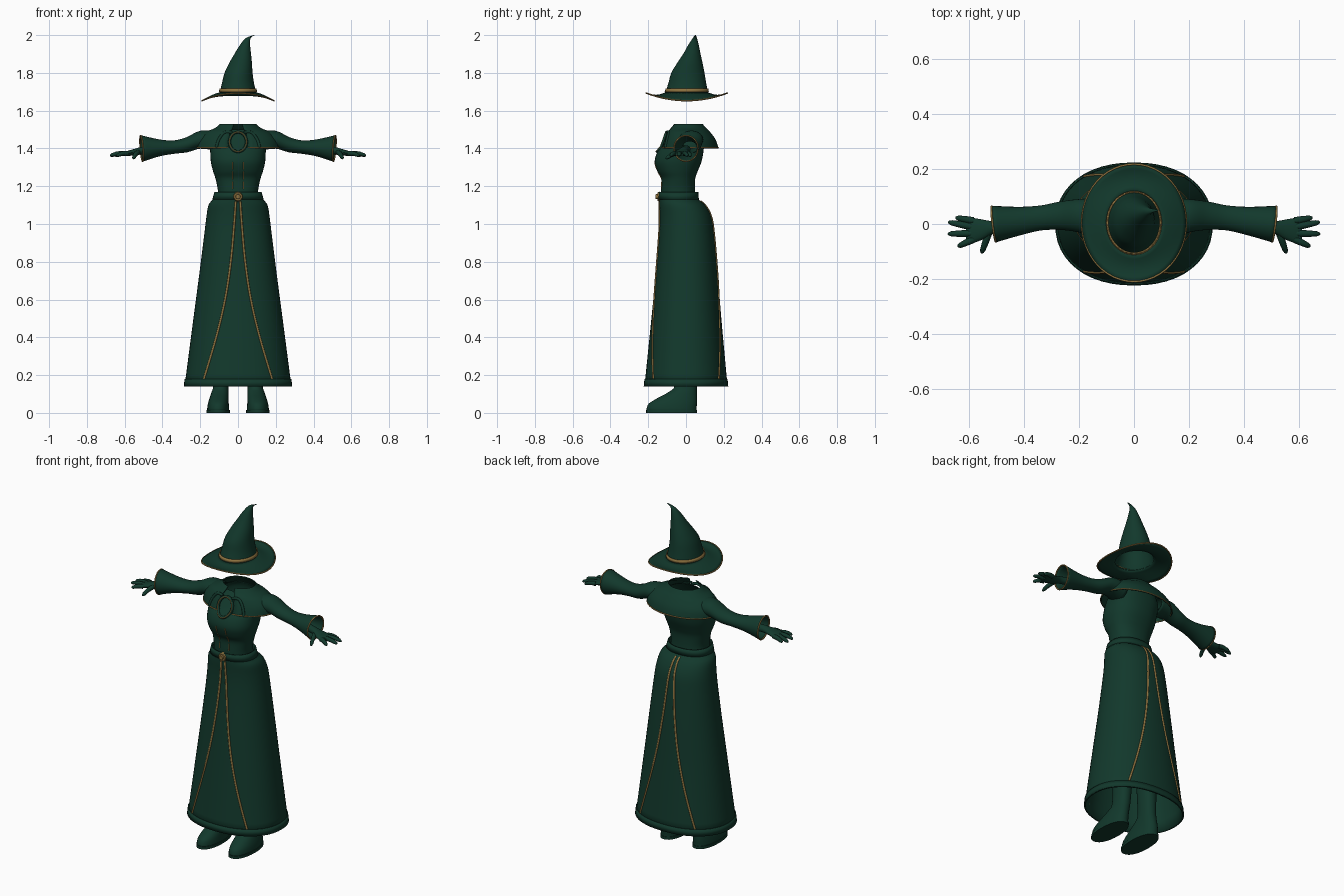
import bpy, math
from mathutils import Vector

if "Cube" in bpy.data.objects:
    bpy.data.objects.remove(bpy.data.objects["Cube"])


def material(name, rgb):
    m = bpy.data.materials.new(name)
    m.use_nodes = True
    m.diffuse_color = (*rgb, 1)
    m.node_tree.nodes["Principled BSDF"].inputs["Base Color"].default_value = (*rgb, 1)
    return m


GREEN = material("dark green cloth", (0.006, 0.04, 0.025))
GOLD = material("old gold trim", (0.27, 0.17, 0.05))


def smooth_rows(rows, sub=4):
    """Catmull-Rom refinement of a list of tuples."""
    rows = [Vector(r) for r in rows]
    out = []
    for i in range(len(rows) - 1):
        a, b, c, d = (rows[min(max(i + k, 0), len(rows) - 1)] for k in (-1, 0, 1, 2))
        for s in range(sub):
            t = s / sub
            out.append(0.5 * (2 * b + (c - a) * t + (2 * a - 5 * b + 4 * c - d) * t ** 2
                              + (3 * b - a - 3 * c + d) * t ** 3))
    return out + [rows[-1]]


def power(v, e):
    return math.copysign(abs(v) ** e, v)


def make_mesh(name, verts, faces, mat, thick=0):
    me = bpy.data.meshes.new(name)
    me.from_pydata(verts, [], faces)
    me.materials.append(mat)
    me.shade_smooth()
    me.set_sharp_from_angle(angle=math.radians(45))
    ob = bpy.data.objects.new(name, me)
    bpy.context.collection.objects.link(ob)
    if thick:
        mod = ob.modifiers.new("thickness", "SOLIDIFY")
        mod.thickness = thick
        mod.offset = 0
    return ob


def loft(name, rows, mat=GREEN, n=2, seg=36, gap=0, caps=(False, False), thick=0, place=None):
    """Stack of rounded rings, each (height, cx, cy, rx, ry); gap opens the front."""
    verts, faces = [], []
    count = seg + 1 if gap else seg
    for h, cx, cy, rx, ry in rows:
        for k in range(count):
            a = -math.pi / 2 + gap + (math.tau - 2 * gap) * k / seg
            p = Vector((cx + rx * power(math.cos(a), 2 / n), cy + ry * power(math.sin(a), 2 / n), h))
            verts.append(place(p) if place else p)
    for r in range(len(rows) - 1):
        for k in range(seg):
            j = (k + 1) % count
            faces.append((r * count + k, r * count + j, (r + 1) * count + j, (r + 1) * count + k))
    if caps[0]:
        faces.append(tuple(reversed(range(count))))
    if caps[1]:
        faces.append(tuple(range(len(verts) - count, len(verts))))
    return make_mesh(name, verts, faces, mat, thick)


def tube(name, points, radius, mat=GOLD, closed=False, radii=None):
    cu = bpy.data.curves.new(name, "CURVE")
    cu.dimensions = "3D"
    cu.bevel_depth = radius
    cu.bevel_resolution = 2
    cu.use_fill_caps = True
    sp = cu.splines.new("POLY")
    sp.points.add(len(points) - 1)
    for i, p in enumerate(points):
        sp.points[i].co = (*p, 1)
        sp.points[i].radius = radii[i] if radii else 1
    sp.use_cyclic_u = closed
    sp.use_smooth = True
    cu.materials.append(mat)
    ob = bpy.data.objects.new(name, cu)
    bpy.context.collection.objects.link(ob)
    return ob


def surface_y(rows, x, z, side=-1, n=2):
    """Front (-1) or back (1) depth of a lofted part at x, z."""
    rows = sorted(rows, key=lambda r: r[0])
    for a, b in zip(rows, rows[1:]):
        if a[0] <= z <= b[0]:
            r = a.lerp(b, (z - a[0]) / (b[0] - a[0]))
            u = min(abs(x - r[1]) / r[3], 1)
            return r[2] + side * r[4] * (1 - u ** n) ** (1 / n)
    return 0


SIDES = ((1, "left"), (-1, "right"))

# Skirt with hem band and waistband
skirt = smooth_rows([(1.165, 0, -.04, .118, .098), (1.13, 0, -.038, .13, .1), (1.10, 0, -.02, .153, .118),
                     (1.04, 0, -.003, .164, .133), (.95, 0, .003, .175, .142), (.75, 0, .004, .2, .16),
                     (.5, 0, .002, .233, .182), (.14, 0, 0, .28, .217)])
loft("skirt", skirt, n=2.2, seg=48, thick=.006)
loft("hem_band", [(.178, 0, 0, .28, .217), (.14, 0, 0, .284, .221)], n=2.2, seg=48, thick=.006)
loft("waistband", [(1.168, 0, -.04, .122, .102), (1.13, 0, -.039, .133, .104)], n=2.2, thick=.006)

# Curved trims on front and back of the skirt
for s, side in SIDES:
    for d, face in ((-1, "front"), (1, "back")):
        path = smooth_rows([(.012, 1.12), (.02, 1.0), (.038, .8), (.068, .6), (.115, .4), (.18, .18)], 5)
        pts = [(s * x, surface_y(skirt, x, z, d, 2.2) + d * .003, z) for x, z in path]
        tube(f"{face}_skirt_trim_{side}", pts, .006)

# Bodice
bodice = smooth_rows([(1.13, 0, -.04, .108, .09), (1.18, 0, -.042, .105, .088), (1.24, 0, -.041, .117, .088),
                      (1.28, 0, -.045, .13, .105), (1.33, 0, -.042, .142, .122), (1.38, 0, -.03, .145, .12),
                      (1.42, 0, -.012, .148, .105), (1.47, 0, .005, .125, .085), (1.5, 0, .015, .085, .065)])
loft("bodice", bodice, n=2.3, thick=.004)
for s, side in SIDES:
    for i in range(3):
        z = 1.185 + i * .052
        pts = [(s * .03, surface_y(bodice, .03, z + k * .01, -1, 2.3) - .002, z + k * .01) for k in range(5)]
        tube(f"bodice_lacing_{side}_{i + 1}", pts, .003)

# Belt buckle: rosette with a raised centre
for name, r, depth in (("buckle", .027, .014), ("buckle_centre", .015, .024)):
    loft(name, [(0, 0, 0, r, r), (depth, 0, 0, r * .8, r * .8)], GOLD, seg=10, caps=(True, True),
         place=lambda p: Vector((p.x, -.138 - p.z, 1.145 + p.y)))

# Shoulder cape with a raised open collar
GAP = .24
cape = smooth_rows([(1.528, 0, .012, .093, .074), (1.505, 0, .012, .122, .094), (1.485, 0, .014, .168, .112),
                    (1.445, 0, .02, .207, .135), (1.4, 0, .02, .217, .15)])
loft("shoulder_cape", cape, gap=GAP, seg=40, thick=.005)
h, cx, cy, rx, ry = cape[-1]
hem = [-math.pi / 2 + GAP + (math.tau - 2 * GAP) * k / 48 for k in range(49)]
tube("cape_hem_trim", [(cx + rx * math.cos(a), cy + ry * math.sin(a), h + .004) for a in hem], .004)

# Neck bow: central loop and side tails
loop = []
for k in range(24):
    a = math.tau * k / 24
    x, z = .045 * math.cos(a), 1.435 + .052 * math.sin(a)
    loop.append((x, min(surface_y(bodice, x, z, -1, 2.3), surface_y(cape, x, z)) - .004, z))
tube("bow_loop", loop, .008, GREEN, True)
tube("bow_loop_trim", [(x, y - .007, z) for x, y, z in loop], .003, GOLD, True)
for s, side in SIDES:
    path = smooth_rows([(.03, 1.485), (.07, 1.485), (.1, 1.45), (.115, 1.405)])
    pts = [(s * x, surface_y(cape, x, z) - .003, z) for x, z in path]
    tube(f"bow_tail_{side}", pts, .008, GREEN)

# Arms: sleeve, cuff trim, hand, fingers
sleeve = smooth_rows([(.12, .02, 1.44, .07, .048), (.2, .03, 1.446, .058, .045), (.27, .03, 1.42, .049, .038),
                      (.34, .022, 1.407, .043, .033), (.42, .01, 1.403, .05, .043), (.51, 0, 1.4, .064, .068)])
palm = smooth_rows([(.44, 0, 1.395, .024, .022), (.51, -.012, 1.388, .023, .02), (.55, -.02, 1.38, .036, .017),
                    (.59, -.024, 1.373, .046, .013), (.612, -.024, 1.37, .04, .009)])
fingers = {"little_finger": ((.585, .012, 1.373), (.65, .023, 1.358)),
           "ring_finger": ((.59, -.01, 1.373), (.677, .007, 1.36)),
           "middle_finger": ((.59, -.034, 1.373), (.678, -.036, 1.362)),
           "index_finger": ((.585, -.056, 1.373), (.642, -.082, 1.36)),
           "thumb": ((.53, -.035, 1.38), (.555, -.107, 1.345))}
for s, side in SIDES:
    def along_arm(p, s=s):
        return Vector((s * (p.z + .12 * p.y * (p.z > .4) + .05 * (p.y and p.z > .5) * (p.x and .1)), p.x, p.y))

    def arm(p, s=s):
        lean = max(0, p.z - .4) * 1.2
        return Vector((s * (p.z + lean * (p.x * .9 + (p.y - 1.4) * .6)), p.x, p.y))
    loft(f"sleeve_{side}", sleeve, thick=.005, seg=28, place=arm)
    h, cx, cy, rx, ry = sleeve[-1]
    ring = [math.tau * k / 28 for k in range(28)]
    tube(f"cuff_trim_{side}", [arm(Vector((cx + rx * math.cos(a), cy + ry * math.sin(a), h))) for a in ring],
         .004, GOLD, True)
    loft(f"hand_{side}", palm, seg=16, caps=(True, True),
         place=lambda p, s=s: Vector((s * p.z, p.x, p.y)))
    for name, (a, b) in fingers.items():
        a, b = Vector(a), Vector(b)
        pts = [a.lerp(b, t) + Vector((0, 0, .006 * math.sin(t * math.pi))) for t in (0, .3, .6, .85, .96, 1)]
        tube(f"{name}_{side}", [(s * p.x, p.y, p.z) for p in pts], .012, GREEN,
             radii=(1.1, 1.05, .95, .8, .5, .15))

# Legs and boots
boot = smooth_rows([(.9, .075, 0, .065, .075), (.55, .078, .005, .056, .065), (.3, .084, .005, .046, .06),
                    (.15, .09, 0, .041, .058), (.11, .095, -.018, .045, .075), (.08, .1, -.045, .05, .103),
                    (.05, .104, -.069, .055, .127), (.025, .105, -.076, .058, .132), (.016, .105, -.076, .058, .132)], 3)
for s, side in SIDES:
    loft(f"boot_{side}", boot, seg=28, n=2.2, caps=(True, True), place=lambda p, s=s: Vector((s * p.x, p.y, p.z)))
    loft(f"boot_sole_{side}", [(.016, .105, -.076, .062, .135), (0, .105, -.076, .062, .135)], seg=28, n=2.2,
         caps=(True, True), place=lambda p, s=s: Vector((s * p.x, p.y, p.z)))

# Pointed hat: bent crown, band and saddle-shaped brim
crown = smooth_rows([(1.69, 0, .003, .1, .116), (1.715, 0, .005, .092, .108), (1.75, 0, .007, .084, .099),
                     (1.8, .003, .01, .074, .088), (1.85, .013, .02, .061, .068), (1.9, .025, .031, .044, .046),
                     (1.95, .038, .04, .026, .027), (1.984, .054, .047, .013, .011), (2, .085, .05, .004, .003)])
loft("hat_crown", crown, caps=(False, True))
loft("hat_band", [(1.699, 0, .004, .1, .115), (1.716, 0, .005, .095, .111)], GOLD, thick=.004)


def brim_point(a, t):
    drop = .04 * t ** 1.3 * math.cos(a) ** 2 + .012 * math.sin(math.pi * t) * math.sin(a) ** 2
    return Vector(((.098 + .092 * t) * math.cos(a), .004 + (.114 + .1 * t) * math.sin(a), 1.693 - drop))


SEG, STEPS = 48, 6
verts = [brim_point(math.tau * k / SEG, r / STEPS) for r in range(STEPS + 1) for k in range(SEG)]
faces = [(r * SEG + k, (r + 1) * SEG + k, (r + 1) * SEG + (k + 1) % SEG, r * SEG + (k + 1) % SEG)
         for r in range(STEPS) for k in range(SEG)]
make_mesh("hat_brim", verts, faces, GREEN, .006)
tube("hat_brim_trim", [brim_point(math.tau * k / SEG, 1) for k in range(SEG)], .004, GOLD, True)
